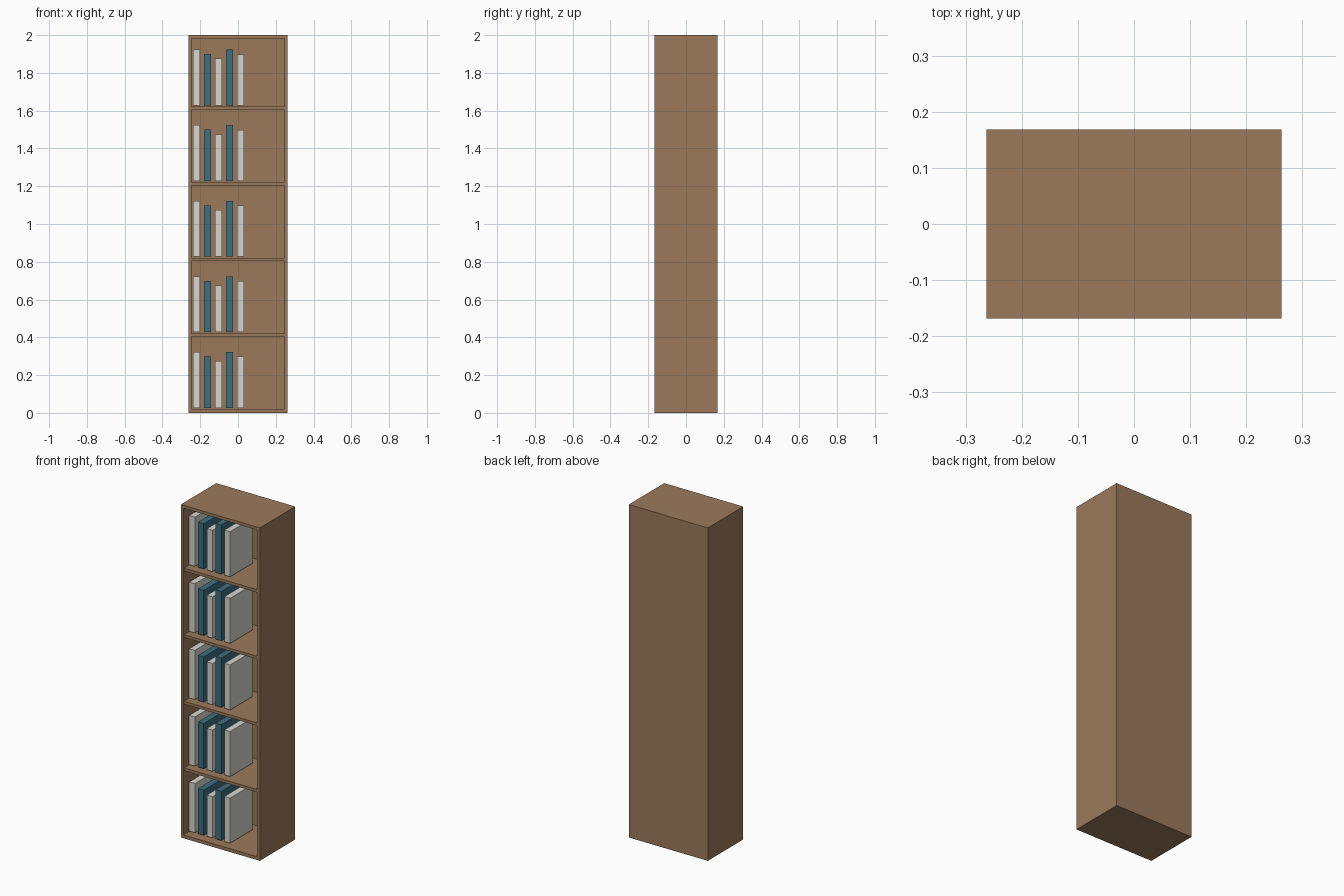
import bpy

if "Cube" in bpy.data.objects:
    bpy.data.objects.remove(bpy.data.objects["Cube"])

def material(name, rgb):
    m = bpy.data.materials.new(name)
    m.diffuse_color = (*rgb, 1)
    m.use_nodes = True
    m.node_tree.nodes["Principled BSDF"].inputs["Base Color"].default_value = m.diffuse_color
    return m

WOOD = material("brown wood", (0.33, 0.195, 0.105))
WHITE = material("off white", (0.68, 0.67, 0.62))
TEAL = material("teal blue", (0.05, 0.155, 0.215))

def box(name, lo, hi, mat):
    """Axis-aligned box between two corners."""
    bpy.ops.mesh.primitive_cube_add(size=1, location=[(a + b) / 2 for a, b in zip(lo, hi)])
    ob = bpy.context.object
    ob.name = name
    ob.scale = [b - a for a, b in zip(lo, hi)]
    bpy.ops.object.transform_apply(location=False, rotation=False, scale=True)
    ob.data.materials.append(mat)
    return ob

W, D, H, T = 0.2625, 0.168, 2.0, 0.0175   # half width, half depth, height, board
IN = W - T

# carcass: sides, top, bottom, back
box("left_side", (-W, -D, 0), (-IN, D, H), WOOD)
box("right_side", (IN, -D, 0), (W, D, H), WOOD)
box("top_panel", (-IN, -D, H - T), (IN, D, H), WOOD)
box("bottom_panel", (-IN, -D, 0), (IN, D, 0.02), WOOD)
box("back_panel", (-IN, D - 0.01, 0.02), (IN, D, H - T), WOOD)

# shelves and a row of five books on each level
tops = (0.323, 0.299, 0.275, 0.323, 0.298)
for level in range(5):
    z = 0.4 * level
    if level:
        box(f"shelf_{level}", (-IN, -D + 0.005, z + 0.004), (IN, D - 0.01, z + 0.021), WOOD)
    for i, top in enumerate(tops):
        x = -0.22 + 0.0585 * i
        box(f"book_{level}_{i}", (x - 0.019, -0.122, z + 0.027), (x + 0.019, 0.092, z + top),
            TEAL if i % 2 else WHITE)
